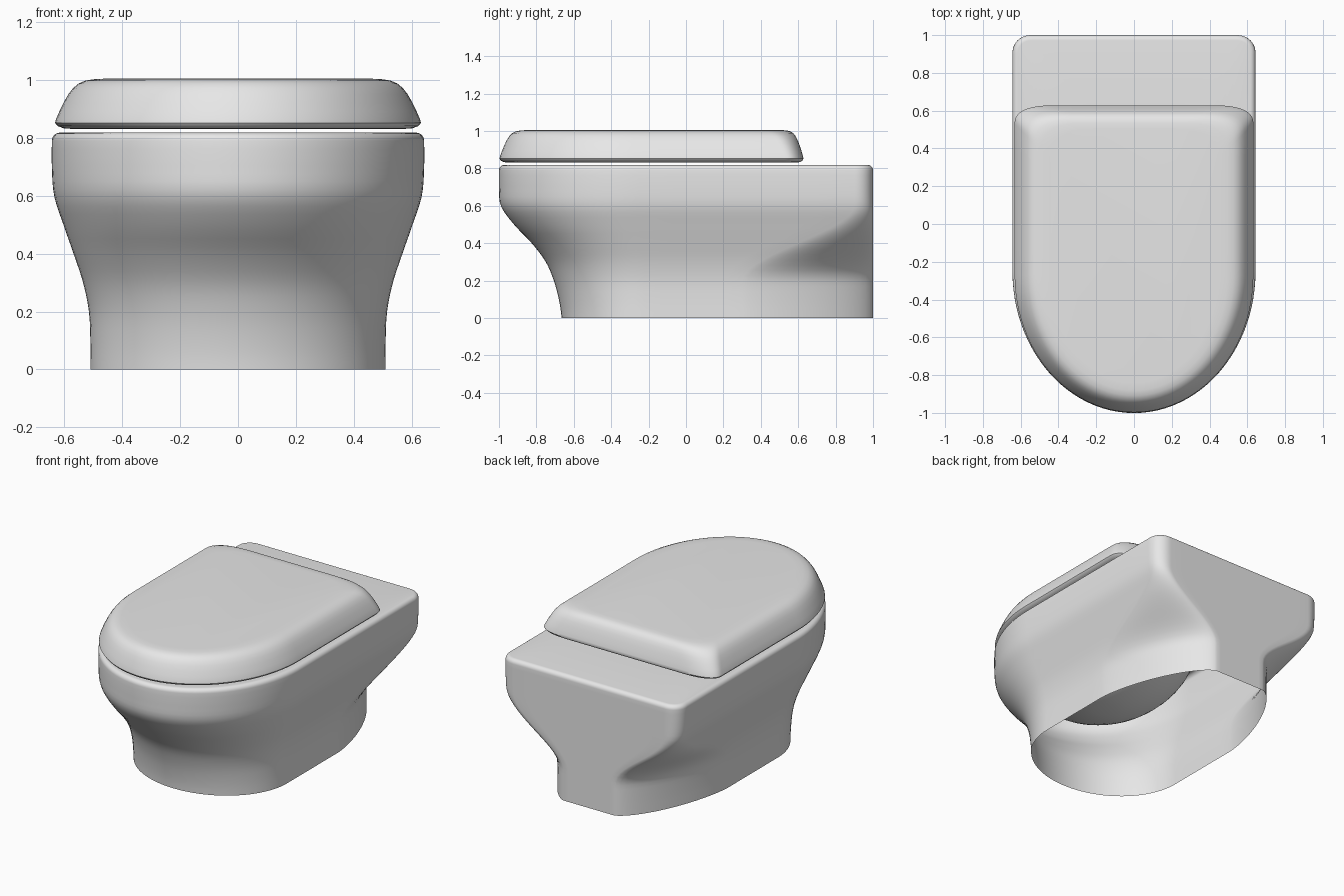
import bpy, bmesh
from math import sin, cos, pi, radians

cube = bpy.data.objects.get("Cube")
if cube:
    bpy.data.objects.remove(cube, do_unlink=True)

ceramic = bpy.data.materials.new("white ceramic")
ceramic.use_nodes = True
COLOUR = (0.8, 0.8, 0.8, 1)
ceramic.diffuse_color = COLOUR
ceramic.node_tree.nodes["Principled BSDF"].inputs["Base Color"].default_value = COLOUR


def mix(a, b, t):
    return a + (b - a) * t


def d_outline(half, front, back, centre, flat, corner, power):
    """Right half of a D-shaped plan, from back middle to front tip, then mirrored."""
    pts = [(flat * i / 6, back) for i in range(6)]
    for i in range(17):                       # rear corner
        a = pi / 2 * (1 - i / 16)
        pts.append((flat + (half - flat) * max(cos(a), 0) ** (2 / power),
                    corner + (back - corner) * max(sin(a), 0) ** (2 / power)))
    pts += [(half, mix(corner, centre, i / 6)) for i in range(1, 6)]
    for i in range(25):                       # round front
        a = pi / 2 * i / 24
        pts.append((half * cos(a), centre - (centre - front) * sin(a)))
    pts[-1] = (0, front)
    return pts + [(-x, y) for x, y in pts[-2:0:-1]]


def loft(name, rings, close_bottom):
    bm = bmesh.new()
    loops = [[bm.verts.new((x, y, z)) for x, y in pts] for z, pts in rings]
    n = len(loops[0])
    for low, high in zip(loops, loops[1:]):
        for i in range(n):
            j = (i + 1) % n
            bm.faces.new((low[i], high[i], high[j], low[j]))
    bm.faces.new(loops[-1][::-1])
    if close_bottom:
        bm.faces.new(loops[0])
    bmesh.ops.recalc_face_normals(bm, faces=bm.faces)
    mesh = bpy.data.meshes.new(name)
    bm.to_mesh(mesh)
    bm.free()
    mesh.materials.append(ceramic)
    obj = bpy.data.objects.new(name, mesh)
    bpy.context.collection.objects.link(obj)
    bpy.ops.object.select_all(action="DESELECT")
    obj.select_set(True)
    bpy.context.view_layer.objects.active = obj
    bpy.ops.object.shade_smooth_by_angle(angle=radians(40))


def smooth_at(keys, z):
    """Catmull-Rom interpolation through evenly spaced values."""
    i = min(int(z), len(keys) - 2)
    t = z - i
    p0, p1 = keys[max(i - 1, 0)], keys[i]
    p2, p3 = keys[i + 1], keys[min(i + 2, len(keys) - 1)]
    return 0.5 * (2 * p1 + (p2 - p0) * t + (2 * p0 - 5 * p1 + 4 * p2 - p3) * t ** 2
                  + (3 * p1 - p0 - 3 * p2 + p3) * t ** 3)


# Bowl body: half width and front reach at every tenth of height
WIDTH = [0.51, 0.51, 0.515, 0.535, 0.568, 0.603, 0.635, 0.643, 0.643]
FRONT = [-0.665, -0.68, -0.707, -0.75, -0.825, -0.92, -0.99, -1, -1]


def body_ring(z, inset=0):
    t = min(max((z - 0.2) / 0.4, 0), 1)
    t = t * t * (3 - 2 * t)
    return z, d_outline(smooth_at(WIDTH, z * 10) - inset,
                        smooth_at(FRONT, z * 10) + inset, 1 - inset,
                        mix(-0.22, -0.25, t), mix(0.18, 0.54, t),
                        mix(0.3, 0.9, t), mix(1.5, 2.2, t))


rings = [body_ring(0.79 * i / 28) for i in range(29)]
for i in range(1, 7):                         # rounded upper rim
    a = pi / 2 * i / 6
    rings.append(body_ring(0.79 + 0.028 * sin(a), 0.028 * (1 - cos(a))))

# Basin hanging inside the body, narrowing to its floor
BASIN_Y = -0.28
for i in range(14):
    a = pi / 2 * i / 14
    rx, ry = 0.53 * cos(a), 0.6 * cos(a)
    rings.append((0.81 - 0.45 * sin(a),
                  d_outline(rx, BASIN_Y - ry, BASIN_Y + ry, BASIN_Y,
                            0.02 * cos(a), BASIN_Y + 0.02 * cos(a), 2)))
loft("bowl_body", rings, False)

# Closed lid: height and inset of each ring
LID = [(0.83, 0.06), (0.833, 0.025), (0.841, 0.007), (0.852, 0), (0.865, 0.003),
       (0.89, 0.012), (0.92, 0.024), (0.95, 0.038), (0.972, 0.052),
       (0.988, 0.068), (0.998, 0.088), (1.003, 0.115), (1.005, 0.155)]
loft("lid", [(z, d_outline(0.632 - 1.2 * d, -0.997 + d, 0.628 - 0.8 * d, -0.27,
                           0.42 - 1.5 * d, 0.53 - 1.2 * d, 2.5)) for z, d in LID], True)
